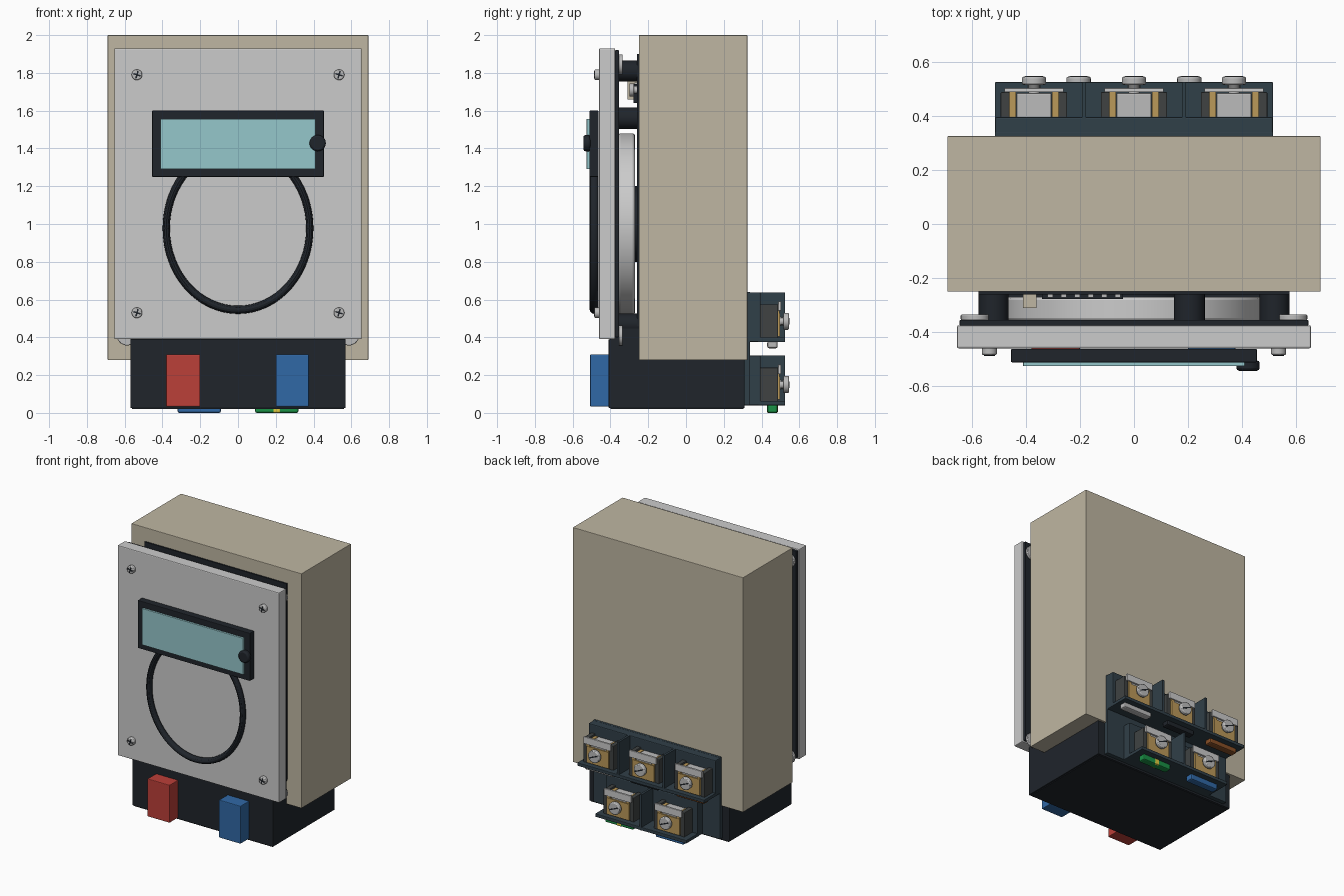
import bpy, math
from mathutils import Matrix

if "Cube" in bpy.data.objects:
    bpy.data.objects.remove(bpy.data.objects["Cube"])

MATS = {}
COLORS = {
    "beige": (0.52, 0.47, 0.36), "black": (0.014, 0.018, 0.024), "slate": (0.03, 0.05, 0.065),
    "light": (0.62, 0.62, 0.61), "steel": (0.5, 0.5, 0.5), "brass": (0.5, 0.32, 0.1),
    "red": (0.5, 0.05, 0.04), "blue": (0.03, 0.14, 0.38), "green": (0.01, 0.28, 0.06),
    "yellow": (0.75, 0.6, 0.05), "brown": (0.25, 0.08, 0.02), "glass": (0.3, 0.57, 0.6),
    "clamp": (0.05, 0.055, 0.055),
}

def paint(o, color):
    if color not in MATS:
        m = bpy.data.materials.new(color)
        m.diffuse_color = (*COLORS[color], 1)
        m.use_nodes = True
        m.node_tree.nodes["Principled BSDF"].inputs["Base Color"].default_value = m.diffuse_color
        MATS[color] = m
    o.data.materials.append(MATS[color])

def bevel(o, w, seg=2):
    b = o.modifiers.new("bevel", 'BEVEL')
    b.width, b.segments = w, seg
    b.limit_method = 'ANGLE'

def box(name, x0, x1, y0, y1, z0, z1, color, bev=0.0):
    bpy.ops.mesh.primitive_cube_add(size=1)
    o = bpy.context.object
    o.name = name
    o.data.transform(Matrix.Diagonal((x1 - x0, y1 - y0, z1 - z0, 1)))
    o.location = ((x0 + x1) / 2, (y0 + y1) / 2, (z0 + z1) / 2)
    paint(o, color)
    if bev:
        bevel(o, bev)
    return o

def disc(name, x, z, y0, y1, r, color, bev=0.0, verts=32):
    """Cylinder running along y."""
    bpy.ops.mesh.primitive_cylinder_add(vertices=verts, radius=r, depth=y1 - y0)
    o = bpy.context.object
    o.name = name
    o.data.transform(Matrix.Rotation(math.pi / 2, 4, 'X'))
    o.location = (x, (y0 + y1) / 2, z)
    paint(o, color)
    bpy.ops.object.shade_smooth_by_angle(angle=math.radians(35))
    if bev:
        bevel(o, bev)
    return o

# main housing and lower base
box("housing", -0.69, 0.69, -0.25, 0.325, 0.28, 2.0, "beige", 0.003)
box("base", -0.57, 0.57, -0.41, 0.31, 0.025, 0.39, "black", 0.005)
box("base_back_lip", -0.57, 0.57, -0.40, -0.24, 0.38, 0.455, "black")
box("base_cover", -0.56, 0.56, -0.40, 0.305, 0.02, 0.03, "black")

# front plate, gasket
box("front_plate", -0.655, 0.655, -0.46, -0.375, 0.39, 1.93, "light", 0.006)
box("gasket", -0.645, 0.645, -0.376, -0.355, 0.40, 1.92, "black", 0.003)

# plate screws, rear washers, stand-off posts
for sx in (-1, 1):
    for z, zw, zp in ((1.79, 1.845, 1.81), (0.53, 0.41, 0.47)):
        disc("plate_screw", sx * 0.535, z, -0.485, -0.455, 0.028, "steel", 0.006)
        for a in (0.3, 0.3 + math.pi / 2):
            s = box("screw_slot", -0.02, 0.02, -0.487, -0.48, -0.004, 0.004, "black")
            s.location = (sx * 0.535, -0.484, z)
            s.rotation_euler.y = a
        disc("rear_washer", sx * 0.588, zw, -0.356, -0.335, 0.053, "steel", 0.004)
        disc("standoff_post", sx * 0.52, zp, -0.36, -0.25, 0.055, "black")
    disc("board_screw", sx * 0.53, 1.71, -0.30, -0.275, 0.035, "steel", 0.005)
    disc("board_screw_shank", sx * 0.53, 1.71, -0.28, -0.25, 0.02, "steel")

# parts in the gap behind the plate
box("circuit_board", -0.575, 0.575, -0.26, -0.245, 0.46, 1.90, "black")
box("board_chip", -0.34, -0.04, -0.277, -0.25, 1.64, 1.74, "black")
for i in range(6):
    box("chip_pin", -0.32 + i * 0.05, -0.30 + i * 0.05, -0.272, -0.25, 1.74, 1.75, "steel")
box("board_connector", -0.41, -0.36, -0.31, -0.25, 1.66, 1.76, "beige")
disc("capacitor", 0.205, 1.56, -0.36, -0.25, 0.057, "black")
disc("dial_drum", 0, 1.0, -0.36, -0.27, 0.48, "light", 0.012, 64)
disc("drum_hub", 0, 1.0, -0.275, -0.25, 0.2, "black")

# oval ring on the plate
bpy.ops.mesh.primitive_torus_add(major_radius=0.38, minor_radius=0.019,
                                 major_segments=64, minor_segments=12)
ring = bpy.context.object
ring.name = "oval_ring"
ring.data.transform(Matrix.Diagonal((1, 1.135, 1.25, 1)))
ring.data.transform(Matrix.Rotation(math.pi / 2, 4, 'X'))
ring.location = (0, -0.486, 0.977)
paint(ring, "black")
bpy.ops.object.shade_smooth_by_angle()

# display
box("display_frame", -0.455, 0.455, -0.512, -0.462, 1.25, 1.60, "black", 0.004)
box("display_glass", -0.41, 0.41, -0.526, -0.51, 1.29, 1.557, "glass", 0.002)
disc("display_button", 0.422, 1.428, -0.543, -0.505, 0.043, "black", 0.01)

# front plugs
box("red_plug", -0.38, -0.20, -0.507, -0.40, 0.033, 0.31, "red", 0.005)
box("blue_plug", 0.20, 0.375, -0.507, -0.40, 0.033, 0.31, "blue", 0.005)

# rear terminal blocks
def terminal(x, z):
    """One clamp above a shelf whose underside sits at z."""
    for s in (-1, 1):
        a, b = sorted((x + s * 0.09, x + s * 0.123))
        box("clamp_cheek", a, b, 0.38, 0.488, z + 0.02, z + 0.2, "clamp", 0.004)
        a, b = sorted((x + s * 0.066, x + s * 0.09))
        box("brass_side", a, b, 0.39, 0.495, z + 0.03, z + 0.185, "brass")
    box("brass_front", x - 0.09, x + 0.09, 0.488, 0.498, z + 0.03, z + 0.15, "brass")
    box("steel_cage", x - 0.064, x + 0.064, 0.39, 0.485, z + 0.05, z + 0.185, "steel", 0.005)
    box("marker_plate", x - 0.11, x + 0.11, 0.488, 0.503, z + 0.165, z + 0.215, "light", 0.003)
    disc("terminal_screw_head", x, z + 0.11, 0.515, 0.545, 0.045, "steel", 0.006)
    disc("terminal_screw_shank", x, z + 0.11, 0.48, 0.52, 0.02, "steel")
    for i in range(3):
        disc("screw_thread", x, z + 0.11, 0.498 + i * 0.007, 0.502 + i * 0.007, 0.026, "steel")
    slot = box("terminal_screw_slot", -0.035, 0.035, -0.002, 0.002, -0.004, 0.004, "black")
    slot.location = (x, 0.545, z + 0.11)
    slot.rotation_euler.y = 0.4

box("terminal_backplate", -0.515, 0.515, 0.305, 0.34, 0.04, 0.64, "slate", 0.004)

ROWS = (
    (0.375, 0.515, (-0.37, 0, 0.37), (-0.185, 0.185), ("brown", "black", "steel")),
    (0.04, 0.37, (-0.205, 0.205), (0,), ("blue", "green")),
)
for z, w, xs, ribs, tags in ROWS:
    box("terminal_body", -w, w, 0.33, 0.395, z, z + 0.263, "slate", 0.006)
    box("terminal_shelf", -w, w, 0.38, 0.525, z, z + 0.024, "slate", 0.004)
    for r in ribs:
        box("terminal_rib", r - 0.008, r + 0.008, 0.375, 0.525, z, z + 0.263, "slate")
    for x, tag in zip(xs, tags):
        terminal(x, z)
        low = z - (0.04 if z < 0.1 else 0.033)
        box("wire_tag", x - 0.115, x + 0.115, 0.43, 0.485, low, z + 0.005, tag, 0.01)
        if tag == "green":
            box("tag_stripe", x - 0.02, x + 0.02, 0.428, 0.487, low, z + 0.004, "yellow", 0.008)
